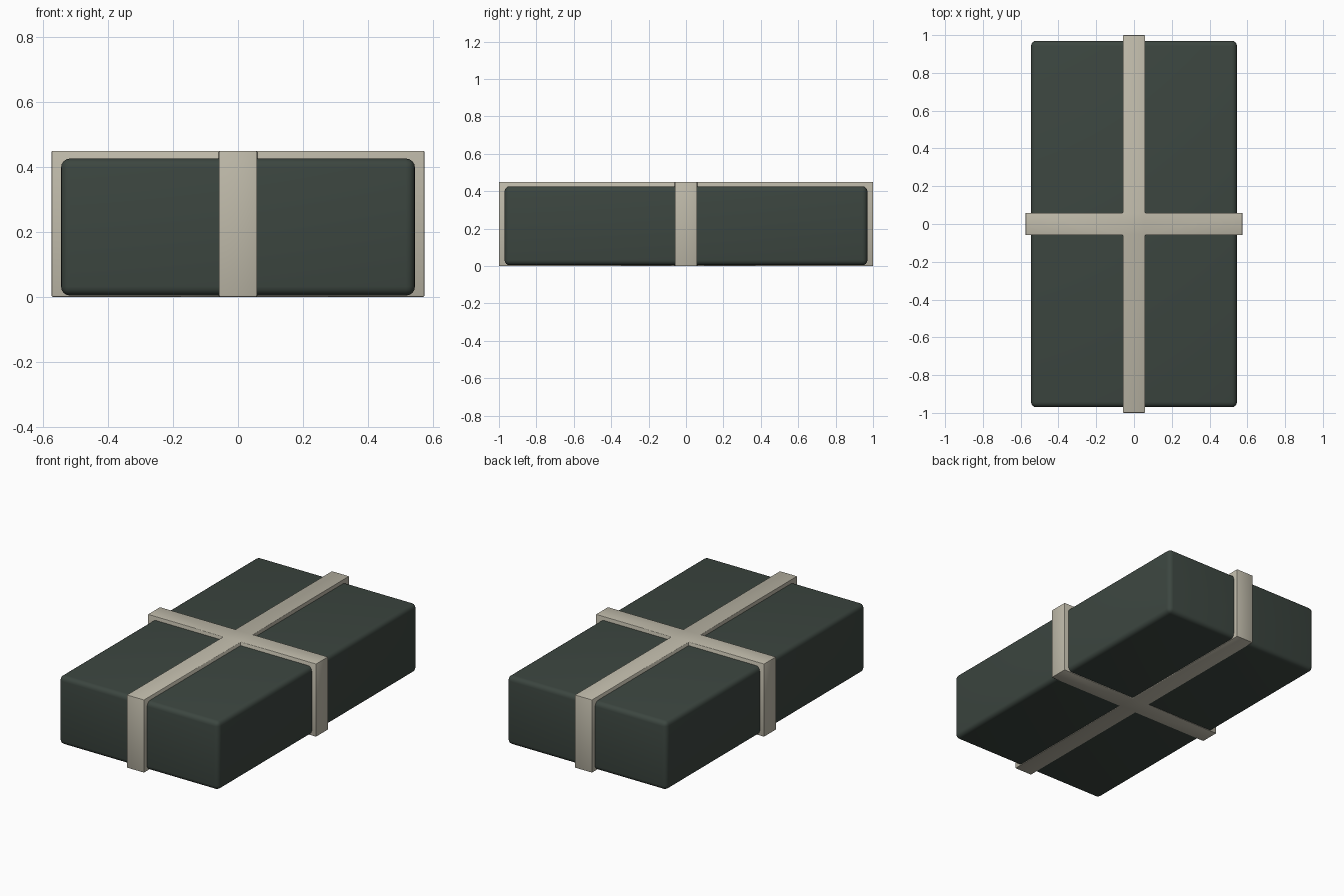
import bpy
import bmesh
from math import radians

cube = bpy.data.objects.get("Cube")
if cube:
    bpy.data.objects.remove(cube, do_unlink=True)


def material(name, rgb):
    mat = bpy.data.materials.new(name)
    mat.use_nodes = True
    colour = (*rgb, 1.0)
    mat.diffuse_color = colour
    mat.node_tree.nodes["Principled BSDF"].inputs["Base Color"].default_value = colour
    return mat


def prism(name, outline, bottom, top, mat, bevel, segments):
    """Extrude an outline upwards and round its edges."""
    bm = bmesh.new()
    base = bm.faces.new([bm.verts.new((x, y, bottom)) for x, y in outline])
    cap = bmesh.ops.extrude_face_region(bm, geom=[base])["geom"]
    for v in cap:
        if isinstance(v, bmesh.types.BMVert):
            v.co.z = top
    bmesh.ops.recalc_face_normals(bm, faces=bm.faces)
    mesh = bpy.data.meshes.new(name)
    bm.to_mesh(mesh)
    bm.free()
    mesh.materials.append(mat)
    obj = bpy.data.objects.new(name, mesh)
    bpy.context.collection.objects.link(obj)

    mod = obj.modifiers.new("rounded_edges", "BEVEL")
    mod.width = bevel
    mod.segments = segments
    mod.limit_method = "ANGLE"
    bpy.ops.object.select_all(action="DESELECT")
    obj.select_set(True)
    bpy.context.view_layer.objects.active = obj
    bpy.ops.object.modifier_apply(modifier=mod.name)
    bpy.ops.object.shade_smooth_by_angle(angle=radians(35))
    return obj


dark_green = material("dark_green", (0.045, 0.061, 0.051))
cream = material("cream", (0.52, 0.49, 0.40))

# Rounded parcel body
w, d = 0.545, 0.97
prism("parcel_box", [(-w, -d), (w, -d), (w, d), (-w, d)],
      0.004, 0.426, dark_green, 0.028, 4)

# Crossed straps wrapping the parcel on every side
s, sx, sy = 0.059, 0.574, 1.0
cross = [(s, -sy), (s, -s), (sx, -s), (sx, s), (s, s), (s, sy)]
cross += [(-x, -y) for x, y in cross]
prism("crossed_straps", cross, 0.0, 0.45, cream, 0.004, 2)
